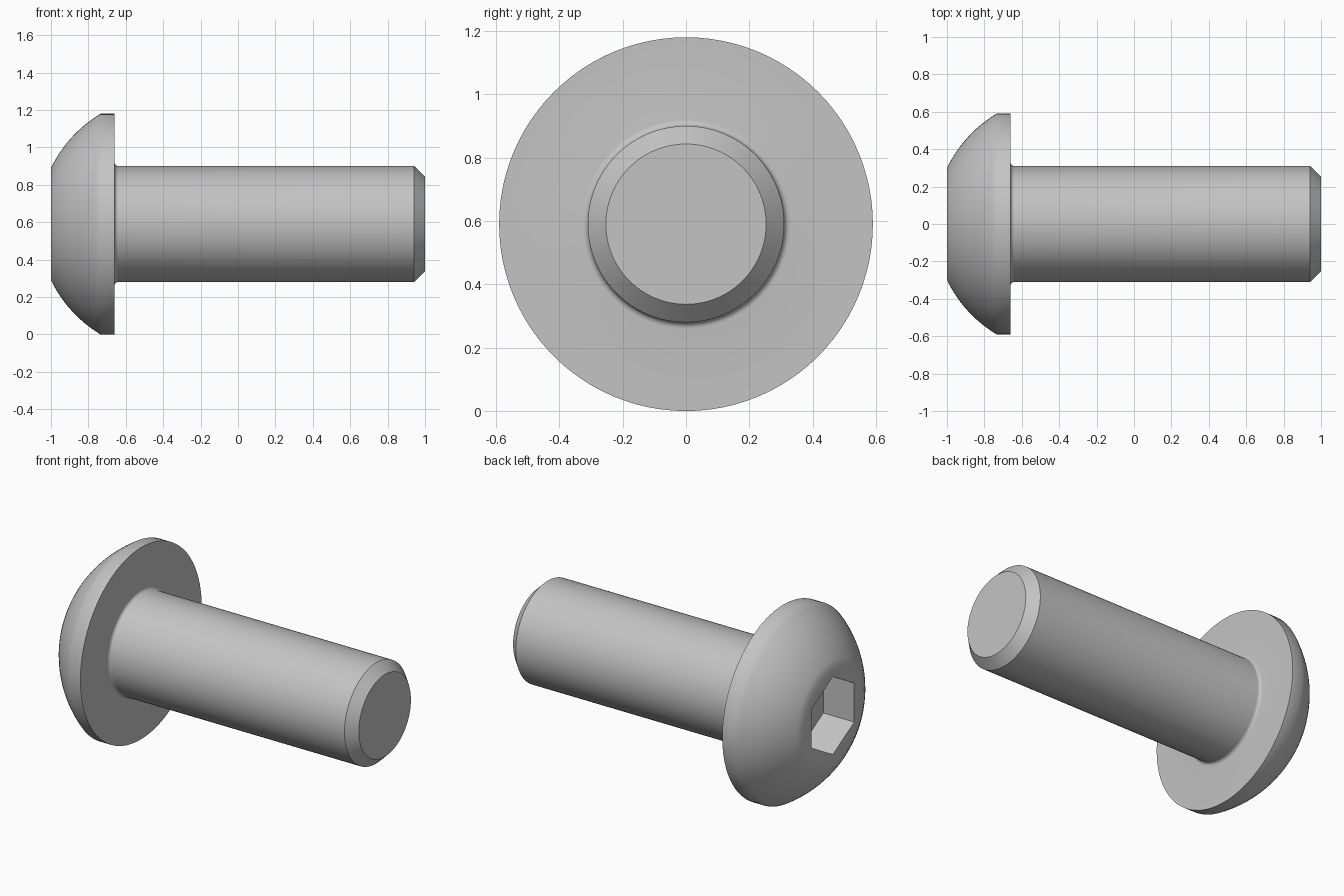
import bpy, bmesh
from math import sin, cos, pi, radians, atan2, hypot

cube = bpy.data.objects.get("Cube")
if cube:
    bpy.data.objects.remove(cube, do_unlink=True)

HEAD_R, SHANK_R, FLAT_R, TIP_R = 0.59, 0.31, 0.30, 0.253
RIM_X, SEAT_X, CHAMFER_X = -0.735, -0.66, 0.942
HEX_R, HEX_DEPTH, FILLET = 0.239, 0.21, 0.02
SEGMENTS = 96

steel = bpy.data.materials.new("steel grey")
steel.use_nodes = True
steel.diffuse_color = (0.55, 0.55, 0.55, 1)
steel.node_tree.nodes["Principled BSDF"].inputs["Base Color"].default_value = steel.diffuse_color


def arc(cx, cr, radius, start, end, steps):
    """Profile points (x, radius from axis) along a circular arc."""
    angles = [start + (end - start) * i / steps for i in range(steps + 1)]
    return [(cx + radius * cos(a), cr + radius * sin(a)) for a in angles]


def ring(bm, x, radius, count):
    """Ring of vertices around the screw axis, first one at the top."""
    turns = [2 * pi * i / count for i in range(count)]
    return [bm.verts.new((x, radius * sin(t), HEAD_R + radius * cos(t))) for t in turns]


def skin(bm, a, b):
    n = len(a)
    for i in range(n):
        j = (i + 1) % n
        bm.faces.new((a[i], a[j], b[j], b[i]))


def loop_edges(bm, verts):
    return [bm.edges.get((v, verts[i - 1])) for i, v in enumerate(verts)]


# Profile: spherical dome centred on the axis, rim, fillet, shank, chamfered tip
dome_x = (RIM_X**2 + HEAD_R**2 - 1 - FLAT_R**2) / (2 * (RIM_X + 1))
dome_r = hypot(1 + dome_x, FLAT_R)
profile = arc(dome_x, 0, dome_r, atan2(FLAT_R, -1 - dome_x),
              atan2(HEAD_R, RIM_X - dome_x), 12)
profile.append((SEAT_X, HEAD_R))
profile += arc(SEAT_X + FILLET, SHANK_R + FILLET, FILLET, pi, 1.5 * pi, 6)
profile += [(CHAMFER_X, SHANK_R), (1, TIP_R)]

bm = bmesh.new()
rings = [ring(bm, x, r, SEGMENTS) for x, r in profile]
for a, b in zip(rings, rings[1:]):
    skin(bm, a, b)
bm.faces.new(rings[-1])

# Hexagonal drive socket with a flat floor
mouth = ring(bm, -1, HEX_R, 6)
floor = ring(bm, -1 + HEX_DEPTH, HEX_R, 6)
skin(bm, mouth, floor)
bm.faces.new(floor)

# Flat crown between the dome and the socket mouth
bmesh.ops.triangle_fill(bm, use_beauty=True, normal=(-1, 0, 0),
                        edges=loop_edges(bm, rings[0]) + loop_edges(bm, mouth))
bmesh.ops.recalc_face_normals(bm, faces=bm.faces[:])

mesh = bpy.data.meshes.new("button_head_screw")
bm.to_mesh(mesh)
bm.free()
mesh.materials.append(steel)
screw = bpy.data.objects.new("button_head_screw", mesh)
bpy.context.collection.objects.link(screw)

# Smooth curved surfaces, crisp chamfer and socket edges
bpy.ops.object.select_all(action="DESELECT")
screw.select_set(True)
bpy.context.view_layer.objects.active = screw
bpy.ops.object.shade_smooth_by_angle(angle=radians(38))
